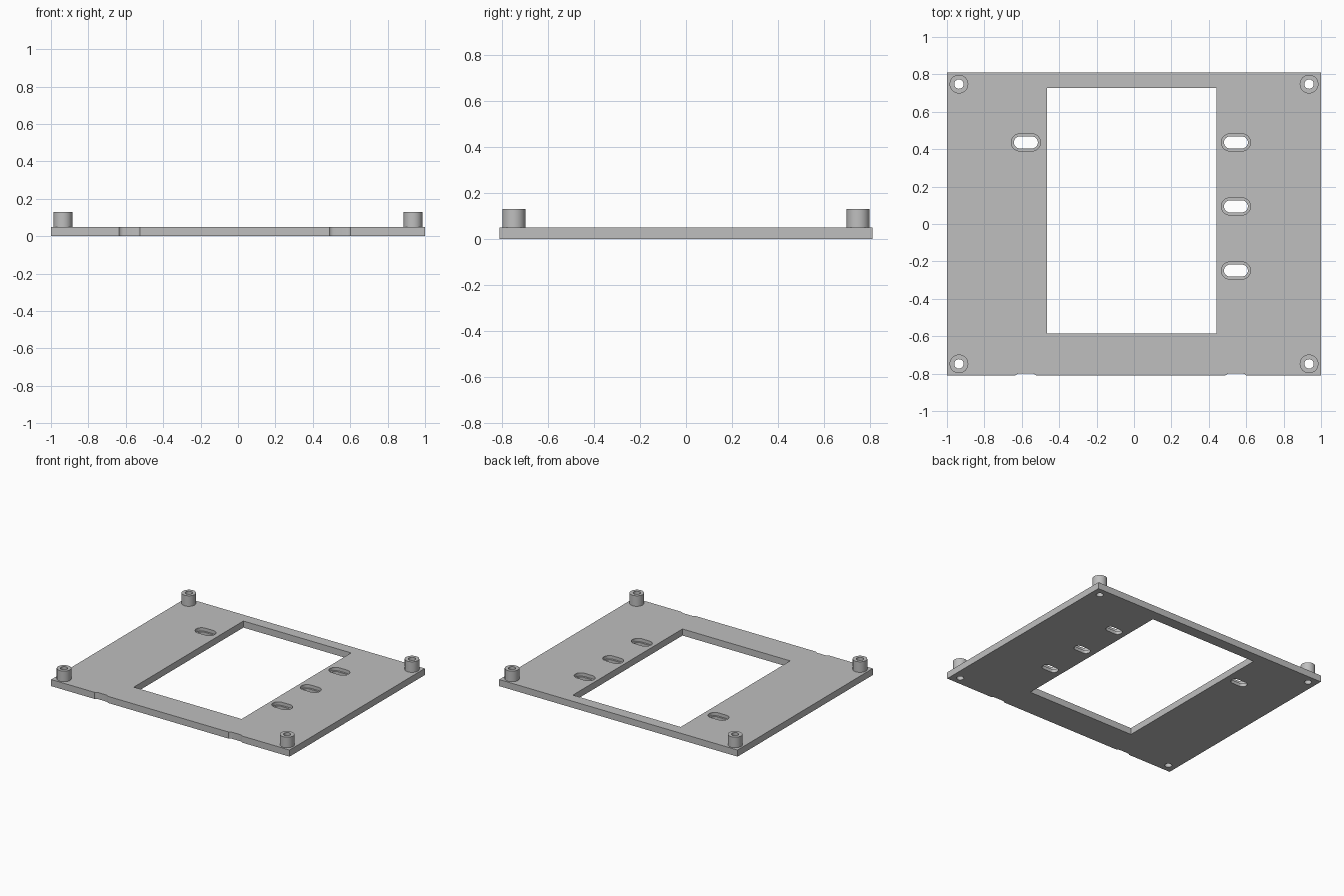
import bpy
import bmesh
from math import pi, cos, sin

THICK, TOP = 0.05, 0.13          # plate thickness, standoff top
POST_X, POST_Y = 0.936, 0.748    # standoff centres
POST_R, BORE_R = 0.05, 0.025

cube = bpy.data.objects.get("Cube")
if cube:
    bpy.data.objects.remove(cube, do_unlink=True)

grey = bpy.data.materials.new("plain grey")
grey.use_nodes = True
colour = (0.52, 0.52, 0.52, 1)
grey.diffuse_color = colour
grey.node_tree.nodes["Principled BSDF"].inputs["Base Color"].default_value = colour


def add_object(name, bm):
    bmesh.ops.recalc_face_normals(bm, faces=bm.faces)
    mesh = bpy.data.meshes.new(name)
    bm.to_mesh(mesh)
    bm.free()
    mesh.materials.append(grey)
    obj = bpy.data.objects.new(name, mesh)
    bpy.context.collection.objects.link(obj)
    return obj


def prism(name, outline, z0, z1):
    bm = bmesh.new()
    face = bm.faces.new([bm.verts.new((x, y, z0)) for x, y in outline])
    grown = bmesh.ops.extrude_face_region(bm, geom=[face])["geom"]
    verts = [v for v in grown if isinstance(v, bmesh.types.BMVert)]
    bmesh.ops.translate(bm, verts=verts, vec=(0, 0, z1 - z0))
    return add_object(name, bm)


def box(x0, x1, y0, y1):
    return [(x0, y0), (x1, y0), (x1, y1), (x0, y1)]


def slot(cx, cy, half_straight, r, steps=16):
    # Rounded slot outline: two half circles joined by straight sides
    pts = []
    for side in (1, -1):
        for i in range(steps + 1):
            a = -pi / 2 + pi * i / steps
            pts.append((cx + side * (half_straight + r * cos(a)), cy + side * r * sin(a)))
    return pts


def circle(cx, cy, r, n=32):
    return [(cx + r * cos(2 * pi * i / n), cy + r * sin(2 * pi * i / n)) for i in range(n)]


def cut(target, outline, z0=-0.1, z1=0.2):
    cutter = prism("cutter", outline, z0, z1)
    cutter.hide_render = True
    mod = target.modifiers.new("cut", "BOOLEAN")
    mod.operation, mod.solver, mod.object = "DIFFERENCE", "EXACT", cutter
    bpy.context.view_layer.objects.active = target
    bpy.ops.object.modifier_apply(modifier=mod.name)
    bpy.data.objects.remove(cutter, do_unlink=True)


def smooth(obj):
    bpy.ops.object.select_all(action="DESELECT")
    obj.select_set(True)
    bpy.context.view_layer.objects.active = obj
    bpy.ops.object.shade_smooth_by_angle(angle=pi / 6)


# Base plate with the large off-centre window
plate = prism("base_plate", box(-1, 1, -0.81, 0.81), 0, THICK)
cut(plate, box(-0.464, 0.44, -0.586, 0.727))

# Stepped mounting slots
for x, y in [(-0.578, 0.436), (0.545, 0.436), (0.545, 0.094), (0.545, -0.249)]:
    cut(plate, slot(x, y, 0.032, 0.046), 0.025)
    cut(plate, slot(x, y, 0.032, 0.032))

# Shallow slot remnants in the front edge
for x in (-0.579, 0.545):
    cut(plate, slot(x, -0.831, 0.032, 0.032))

# Screw bores and hollow corner standoffs
for sx, side in ((1, "left"), (-1, "right")):
    for sy, end in ((-1, "front"), (1, "back")):
        cx, cy = sx * POST_X, sy * POST_Y
        cut(plate, circle(cx, cy, BORE_R))
        bm = bmesh.new()
        profile = [(POST_R, THICK), (POST_R, TOP), (BORE_R, TOP), (BORE_R, THICK)]
        rings = [[bm.verts.new((x, y, z)) for x, y in circle(cx, cy, r)] for r, z in profile]
        for low, high in zip(rings, rings[1:]):
            for i in range(len(low)):
                bm.faces.new((low[i - 1], low[i], high[i], high[i - 1]))
        smooth(add_object(f"{end}_{side}_standoff", bm))
smooth(plate)
